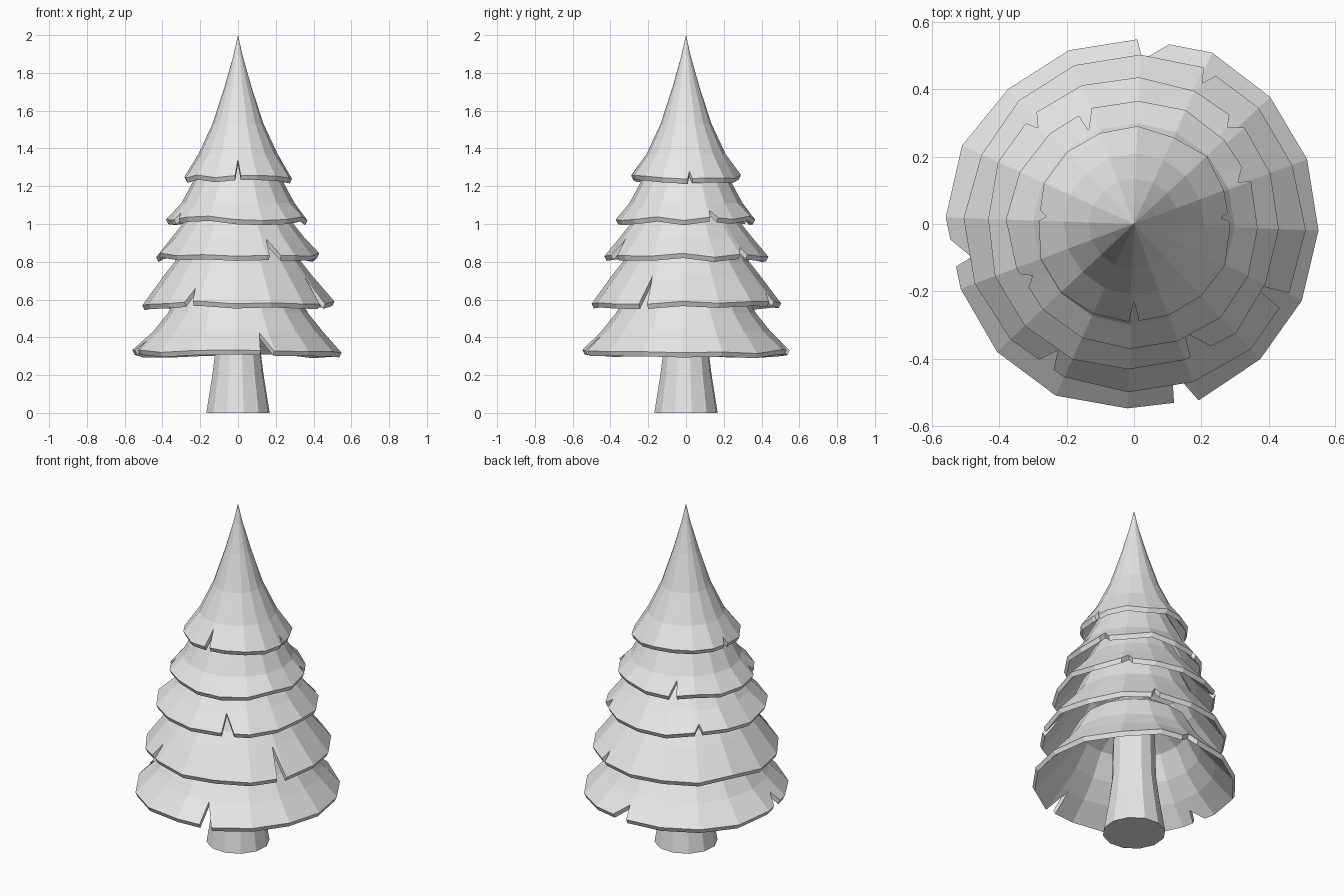
import bpy, bmesh, math, random

random.seed(4)
cube = bpy.data.objects.get("Cube")
if cube:
    bpy.data.objects.remove(cube, do_unlink=True)

grey = bpy.data.materials.new("plain_grey")
grey.use_nodes = True
grey.diffuse_color = (0.8, 0.8, 0.8, 1)
grey.node_tree.nodes["Principled BSDF"].inputs["Base Color"].default_value = (0.8, 0.8, 0.8, 1)

SIDES = 16
STEP = 360 / SIDES
OFFSET = -2
RIM = 0.025


def make_object(name, bm):
    bmesh.ops.remove_doubles(bm, verts=bm.verts, dist=0.0005)
    bmesh.ops.recalc_face_normals(bm, faces=bm.faces)
    mesh = bpy.data.meshes.new(name)
    bm.to_mesh(mesh)
    bm.free()
    mesh.materials.append(grey)
    obj = bpy.data.objects.new(name, mesh)
    bpy.context.collection.objects.link(obj)
    return obj


def loft(name, columns, cap=False):
    """Join neighbouring columns of points into a closed skin."""
    bm = bmesh.new()
    cols = [[bm.verts.new(p) for p in col] for col in columns]
    for a, b in zip(cols, cols[1:] + cols[:1]):
        for i in range(len(a) - 1):
            bm.faces.new((a[i], b[i], b[i + 1], a[i + 1]))
    if cap:
        bm.faces.new([c[0] for c in cols])
        bm.faces.new([c[-1] for c in cols])
    return make_object(name, bm)


def mix(p, q, t):
    return tuple(a + (b - a) * t for a, b in zip(p, q))


def branch_layer(name, profile, notches):
    """Faceted hollow skirt with a thick rim and V-shaped notches."""
    # inner shell from the top down, then outer shell from the rim up
    inner = [(max(r - 0.012, 0), z - RIM) for r, z in reversed(profile)]
    section = inner + profile
    lip = len(inner) - 1

    corners = []
    for k in range(SIDES):
        a = math.radians(k * STEP + OFFSET)
        dz, dr = random.uniform(-0.012, 0.012), random.uniform(-0.008, 0.008)
        col = []
        for i, (r, z) in enumerate(section):
            w = 1 if i in (lip, lip + 1) else 0
            col.append(((r + dr * w) * math.cos(a), (r + dr * w) * math.sin(a), z + dz * w))
        corners.append(col)

    def column(angle):
        t = (angle - OFFSET) / STEP
        k = math.floor(t)
        a, b = corners[k % SIDES], corners[(k + 1) % SIDES]
        return [mix(p, q, t - k) for p, q in zip(a, b)]

    marks = []
    for k in range(SIDES):
        angle = (k * STEP + OFFSET) % 360
        if not any(lo - 0.5 < angle < hi + 0.5 for lo, _, hi, _ in notches):
            marks.append((angle, 0))
    for lo, tip, hi, depth in notches:
        marks += [(lo, 0), (tip, depth), (hi, 0)]

    columns = []
    for angle, depth in sorted(marks):
        col = column(angle)
        col[lip] = mix(col[lip], col[lip - 1], depth)
        col[lip + 1] = mix(col[lip + 1], col[lip + 2], depth)
        columns.append(col)
    return loft(name, columns)


# Trunk: flared at the foot
trunk = []
for k in range(12):
    a = math.radians(k * 30 + 10)
    trunk.append([(r * math.cos(a), r * math.sin(a), z)
                  for r, z in [(0.17, 0), (0.138, 0.2), (0.12, 0.34), (0.11, 0.8)]])
loft("trunk", trunk, cap=True)

# Branch layers, lowest first; notches are (start, tip, end, depth)
branch_layer("branches_bottom",
             [(0.555, 0.325), (0.45, 0.43), (0.37, 0.53), (0.30, 0.66), (0.1, 0.8)],
             [(79, 87, 89, 0.6), (185, 191.5, 193.5, 0.5), (282.5, 284.5, 290, 0.95)])
branch_layer("branches_lower",
             [(0.505, 0.58), (0.39, 0.73), (0.335, 0.8), (0.28, 0.92), (0.1, 1.05)],
             [(61, 64, 66, 0.35), (235, 239, 241, 0.5), (330, 333, 336, 0.95)])
branch_layer("branches_middle",
             [(0.437, 0.835), (0.35, 0.93), (0.27, 1.03), (0.22, 1.12), (0.1, 1.22)],
             [(41, 46, 49, 0.4), (131, 135, 137, 0.4), (293, 295, 302, 0.9)])
branch_layer("branches_upper",
             [(0.373, 1.03), (0.30, 1.11), (0.23, 1.24), (0.18, 1.34), (0.06, 1.42)],
             [(20, 22, 28, 0.5), (110, 116, 117, 0.8), (204, 207, 211, 0.4)])
branch_layer("branches_top",
             [(0.29, 1.25), (0.21, 1.37), (0.135, 1.53), (0.07, 1.73), (0.025, 1.89), (0, 2.0)],
             [(2, 4, 7, 0.3), (172, 175, 178, 0.3), (267, 270, 273, 0.75)])
